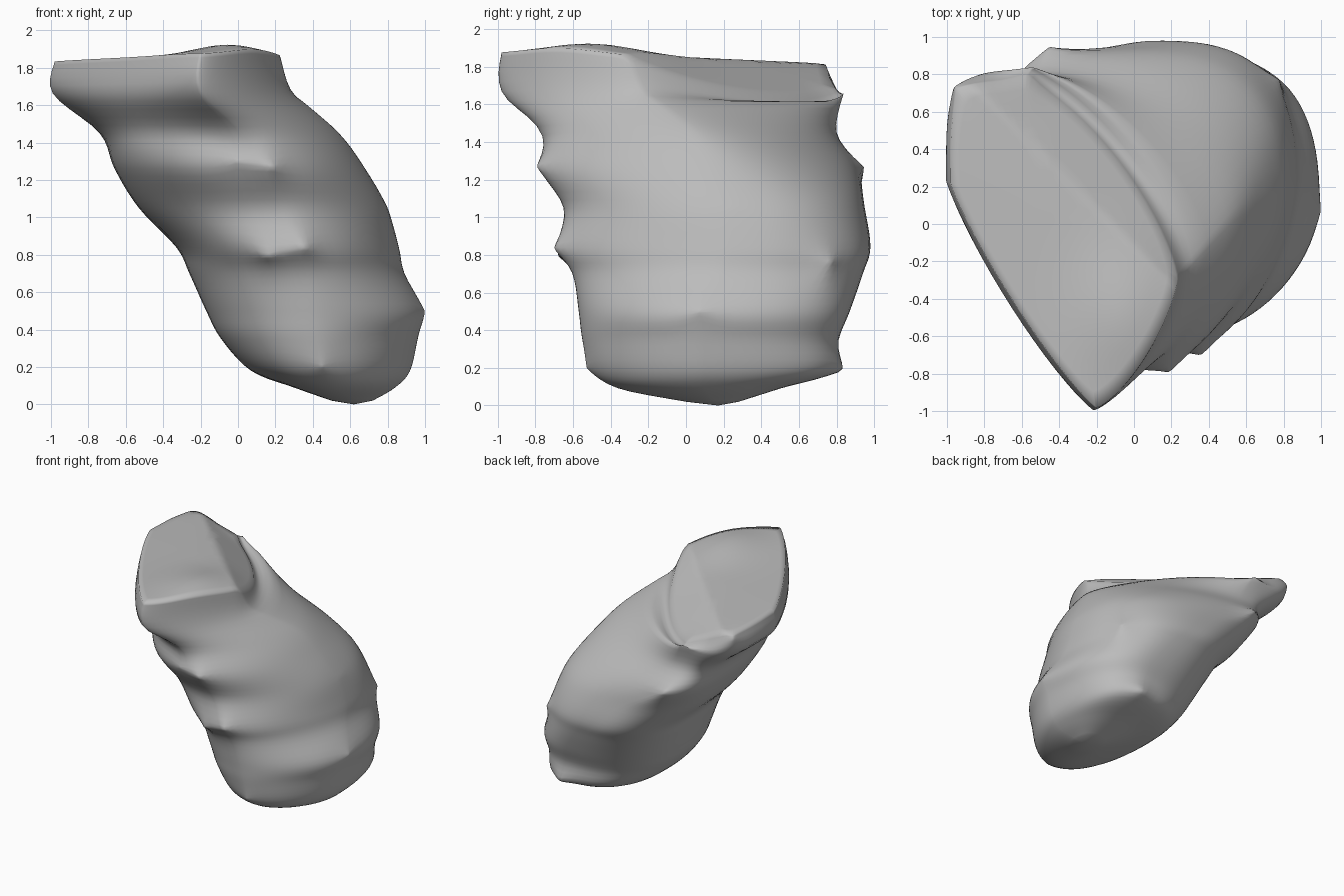
import bpy, bmesh, math
from mathutils import Vector

cube = bpy.data.objects.get("Cube")
if cube:
    bpy.data.objects.remove(cube, do_unlink=True)

# Sections from the foot up:
# height, left x, right x, front y, back y, x of front, x of back, y of left, y of right
SECTIONS = [
    (.02, .5, .72, 0, .28, .6, .62, .15, .15),
    (.09, .3, .84, -.36, .5, .5, .6, .15, .1),
    (.18, .07, .92, -.5, .78, .45, .55, .2, .1),
    (.35, -.09, .96, -.55, .81, .42, .5, .25, .1),
    (.5, -.17, .99, -.57, .87, .4, .45, .3, .1),
    (.7, -.26, .89, -.6, .94, .36, .3, .36, .2),
    (.84, -.33, .86, -.67, .98, .3, .15, .4, .25),
    (1.05, -.53, .8, -.65, .95, .22, -.05, .4, .2),
    (1.26, -.66, .68, -.77, .91, .12, -.4, .4, .15),
    (1.45, -.74, .54, -.76, .8, .02, -.45, .35, .05),
    (1.66, -.99, .31, -.98, .82, -.2, -.53, .25, -.2),
    (1.82, -.98, .23, -.98, .76, -.2, -.6, .22, -.3),
]
# Small spurs that stick out of the surface
SPURS = [(-.98, .75, 1.8), (-.45, .97, 1.27), (-.55, .85, 1.68), (.62, .89, .17),
         (.2, -.81, 1.27), (0, -.78, 1.3), (.37, -.73, .84), (.15, -.7, .78),
         (.45, -.53, .2), (1, .07, .5), (.8, .25, 1.05), (.79, .78, .76)]
SIDES = 80
STEPS = 5
TOP_RINGS = 12


def ramp(value, low, high):
    """Zero below low, one above high."""
    t = max(0, min(1, (value - low) / (high - low)))
    return t * t * (3 - 2 * t)


def blend(a, b, c, d, t):
    """Smooth curve from b to c, steered by the neighbours a and d."""
    return tuple(q + .5 * t * (r - p + t * (2 * p - 5 * q + 4 * r - s + t * (3 * (q - r) + s - p)))
                 for p, q, r, s in zip(a, b, c, d))


def corner_power(z, to_right, to_back):
    """Below one fills out a corner of the section, above one cuts it back."""
    back = ramp(z, 1.05, 1.75)
    front = ramp(z, 1.35, 1.75)
    if to_back:
        return .8 + .65 * back if to_right else .85 - .4 * back
    return 1.2 + .25 * front if to_right else .88 + .85 * front


def section_point(section, angle):
    """One point on a lopsided oval through its four extreme points."""
    z, left, right, front, back, front_x, back_x, left_y, right_y = section
    c, s = math.cos(angle), math.sin(angle)
    tip_x, tip_y = (back_x, back) if s >= 0 else (front_x, front)
    side_x, side_y = (right, right_y) if c >= 0 else (left, left_y)
    power = corner_power(z, c >= 0, s >= 0)
    x = tip_x + (side_x - tip_x) * abs(c) ** power
    y = side_y + (tip_y - side_y) * abs(s) ** power
    return Vector((x, y, z))


def shape_top(p):
    """Raise a hump near the front and let the back right corner fall away."""
    hump = .065 * math.exp(-((p.x + .05) / .25) ** 2 - ((p.y + .5) / .35) ** 2)
    fall = .45 * max(0, p.x + p.y + .12)
    p.z += ramp(p.z, 1.6, 1.82) * (.02 - .03 * p.y + hump - fall)
    return p


def pull_spurs(p):
    for spur in SPURS:
        offset = Vector(spur) - p
        p = p + offset * .85 * math.exp(-(offset.length / .11) ** 2)
    return p


# Smooth the sections into many rings
rows = []
last = len(SECTIONS) - 1
for i in range(last):
    around = [SECTIONS[max(0, min(last, i + k))] for k in (-1, 0, 1, 2)]
    rows += [blend(*around, step / STEPS) for step in range(STEPS)]
rows.append(SECTIONS[last])

angles = [math.tau * k / SIDES for k in range(SIDES)]
rings = [[section_point(row, a) for a in angles] for row in rows]

# Close the top with shrinking rings
rim = rings[-1]
top_centre = Vector((-.4, .05, 1.83))
for k in range(1, TOP_RINGS):
    rings.append([p.lerp(top_centre, k / TOP_RINGS) for p in rim])

bm = bmesh.new()
loops = [[bm.verts.new(pull_spurs(shape_top(p.copy()))) for p in ring] for ring in rings]
for low, high in zip(loops, loops[1:]):
    for k in range(SIDES):
        n = (k + 1) % SIDES
        bm.faces.new((low[k], low[n], high[n], high[k]))
foot = bm.verts.new((.62, .17, 0))
crown = bm.verts.new(shape_top(top_centre.copy()))
for k in range(SIDES):
    n = (k + 1) % SIDES
    bm.faces.new((foot, loops[0][n], loops[0][k]))
    bm.faces.new((crown, loops[-1][k], loops[-1][n]))
bmesh.ops.recalc_face_normals(bm, faces=bm.faces)

mesh = bpy.data.meshes.new("leaning_rock")
bm.to_mesh(mesh)
bm.free()
rock = bpy.data.objects.new("leaning_rock", mesh)
bpy.context.collection.objects.link(rock)

# Plain grey stone
stone = bpy.data.materials.new("grey stone")
stone.use_nodes = True
grey = (.5, .5, .5, 1)
stone.diffuse_color = grey
stone.node_tree.nodes["Principled BSDF"].inputs["Base Color"].default_value = grey
mesh.materials.append(stone)

bpy.ops.object.select_all(action="DESELECT")
rock.select_set(True)
bpy.context.view_layer.objects.active = rock
bpy.ops.object.shade_smooth_by_angle(angle=math.radians(85))
